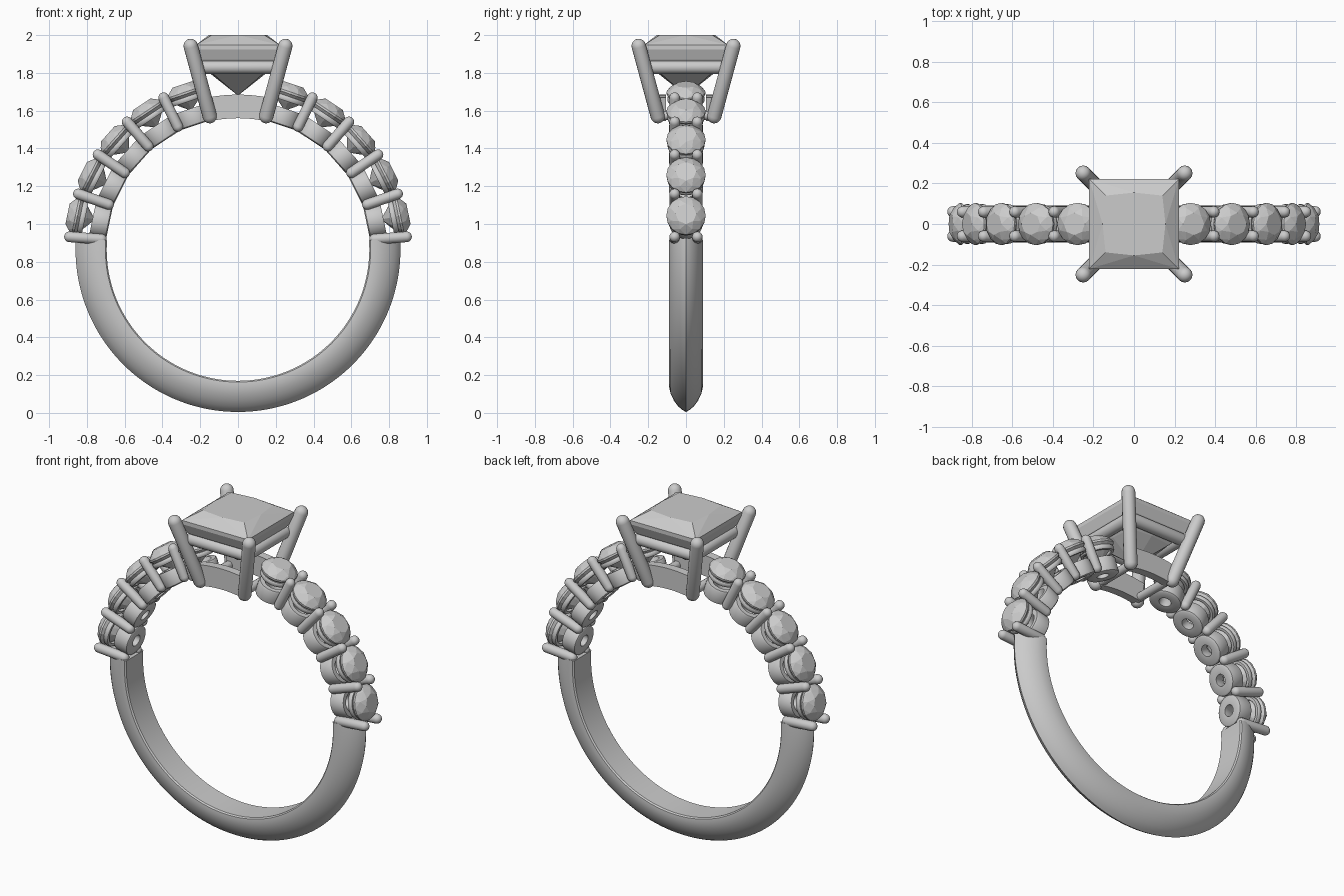
import bpy, bmesh, math
from math import cos, sin, pi, radians
from mathutils import Matrix, Vector

if "Cube" in bpy.data.objects:
    bpy.data.objects.remove(bpy.data.objects["Cube"])

CZ = 0.865                      # centre height of the finger hole


def finish(name, bm, matrix=None, smooth=True):
    bmesh.ops.recalc_face_normals(bm, faces=bm.faces[:])
    me = bpy.data.meshes.new(name)
    bm.to_mesh(me)
    bm.free()
    ob = bpy.data.objects.new(name, me)
    bpy.context.collection.objects.link(ob)
    if matrix:
        ob.matrix_world = matrix
    if smooth:
        bpy.ops.object.select_all(action='DESELECT')
        ob.select_set(True)
        bpy.context.view_layer.objects.active = ob
        bpy.ops.object.shade_smooth_by_angle(angle=radians(40))
    return ob


def skin(bm, rings, close_path, close_section):
    """Bridge successive rings of points with quads."""
    vs = [[bm.verts.new(p) for p in ring] for ring in rings]
    n, m = len(vs), len(vs[0])
    for i in range(n if close_path else n - 1):
        for j in range(m if close_section else m - 1):
            a, b = vs[i], vs[(i + 1) % n]
            k = (j + 1) % m
            bm.faces.new((a[j], a[k], b[k], b[j]))
    return vs


def lathe(name, profile, matrix, seg=28, closed=True):
    bm = bmesh.new()
    rings = [[(r * cos(2 * pi * i / seg), r * sin(2 * pi * i / seg), z) for r, z in profile]
             for i in range(seg)]
    skin(bm, rings, True, closed)
    bmesh.ops.remove_doubles(bm, verts=bm.verts[:], dist=1e-5)
    return finish(name, bm, matrix)


def rod(name, p, q, r):
    """Round-ended rod from p to q."""
    p, q = Vector(p), Vector(q)
    d = q - p
    n = 5
    prof = [(r * sin(pi / 2 * i / n), r - r * cos(pi / 2 * i / n)) for i in range(n + 1)]
    prof += [(x, d.length - z) for x, z in reversed(prof)]
    m = Matrix.Translation(p) @ d.to_track_quat('Z', 'Y').to_matrix().to_4x4()
    return lathe(name, prof, m, 16, False)


def arc(name, section, a0, a1, steps):
    """Sweep an (r, y) section around the finger hole."""
    bm = bmesh.new()
    rings = []
    for i in range(steps + 1):
        a = radians(a0 + (a1 - a0) * i / steps)
        rings.append([(r * cos(a), y, CZ + r * sin(a)) for r, y in section])
    vs = skin(bm, rings, False, True)
    bm.faces.new(vs[0])
    bm.faces.new(vs[-1])
    return finish(name, bm)


def gem(name, points, matrix=None):
    bm = bmesh.new()
    for p in points:
        bm.verts.new(p)
    bmesh.ops.convex_hull(bm, input=bm.verts[:])
    bmesh.ops.dissolve_limit(bm, angle_limit=radians(1), verts=bm.verts[:], edges=bm.edges[:])
    return finish(name, bm, matrix, False)


def circle(r, z, n, off=0.0):
    return [(r * cos(2 * pi * (i + off) / n), r * sin(2 * pi * (i + off) / n), z) for i in range(n)]


def radial(theta):
    return Matrix.Translation((0, 0, CZ)) @ Matrix.Rotation(radians(90 - theta), 4, 'Y')


# Lower shank with a pointed-arch section
half = [(0.695, 0.08), (0.702, 0.088), (0.725, 0.09), (0.765, 0.081), (0.80, 0.064),
        (0.83, 0.042), (0.85, 0.018)]
shank = half + [(0.86, 0.0)] + [(r, -y) for r, y in reversed(half)]
arc("shank", shank, -184, 4, 110)

# Shoulder stones, their cups and prongs on both sides
gem_pts = (circle(0.055, 0.922, 8) + circle(0.085, 0.902, 8, 0.5) + circle(0.104, 0.879, 16)
           + circle(0.104, 0.868, 16) + circle(0.05, 0.815, 8) + [(0, 0, 0.775)])
cup = [(0.034, 0.698), (0.08, 0.695), (0.089, 0.701), (0.091, 0.71), (0.091, 0.778),
       (0.086, 0.787), (0.06, 0.787), (0.034, 0.75)]
seat = [(0.078, 0.826), (0.094, 0.826), (0.098, 0.832), (0.098, 0.848), (0.094, 0.853),
        (0.078, 0.853)]
for side in ("right", "left"):
    for i in range(5):
        t = 11.8 + 14.9 * i
        b = 4.3 + 14.9 * i
        if side == "left":
            t, b = 180 - t, 180 - b
        m = radial(t)
        gem(f"{side}_shoulder_stone_{i}", gem_pts, m)
        lathe(f"{side}_cup_{i}", cup, m)
        lathe(f"{side}_stone_seat_{i}", seat, m)
        mb = radial(b)
        for y in (-0.06, 0.06):
            rod(f"{side}_shoulder_prong_{i}", mb @ Vector((0, y, 0.697)),
                mb @ Vector((0, y, 0.923)), 0.028)

# Square centre stone
pts = [(0, 0, 1.68)]
for sx in (-1, 1):
    for sy in (-1, 1):
        for h, z in ((0.14, 2.0), (0.222, 1.948), (0.222, 1.925), (0.2, 1.87), (0.138, 1.8)):
            pts.append((sx * h, sy * h, z))
    for h, z in ((0.155, 2.0), (0.152, 1.8)):
        pts += [(sx * h, 0, z), (0, sx * h, z)]
gem("centre_stone", pts)

# Four corner prongs
for sx in (-1, 1):
    for sy in (-1, 1):
        rod("corner_prong", (sx * 0.14, sy * 0.14, 1.535), (sx * 0.26, sy * 0.26, 1.978), 0.038)

# Rail under the stone, arched bridges and base bars between the prongs
for s in (-1, 1):
    rod("rail_side", (s * 0.185, -0.215, 1.83), (s * 0.185, 0.215, 1.83), 0.035)
    rod("rail_front_back", (-0.215, s * 0.185, 1.83), (0.215, s * 0.185, 1.83), 0.035)
    arc("bridge", [(0.695, s * 0.105), (0.695, s * 0.155), (0.82, s * 0.155), (0.82, s * 0.105)],
        78.5, 101.5, 14)
    rod("base_bar", (s * 0.135, -0.15, 1.575), (s * 0.135, 0.15, 1.575), 0.025)
